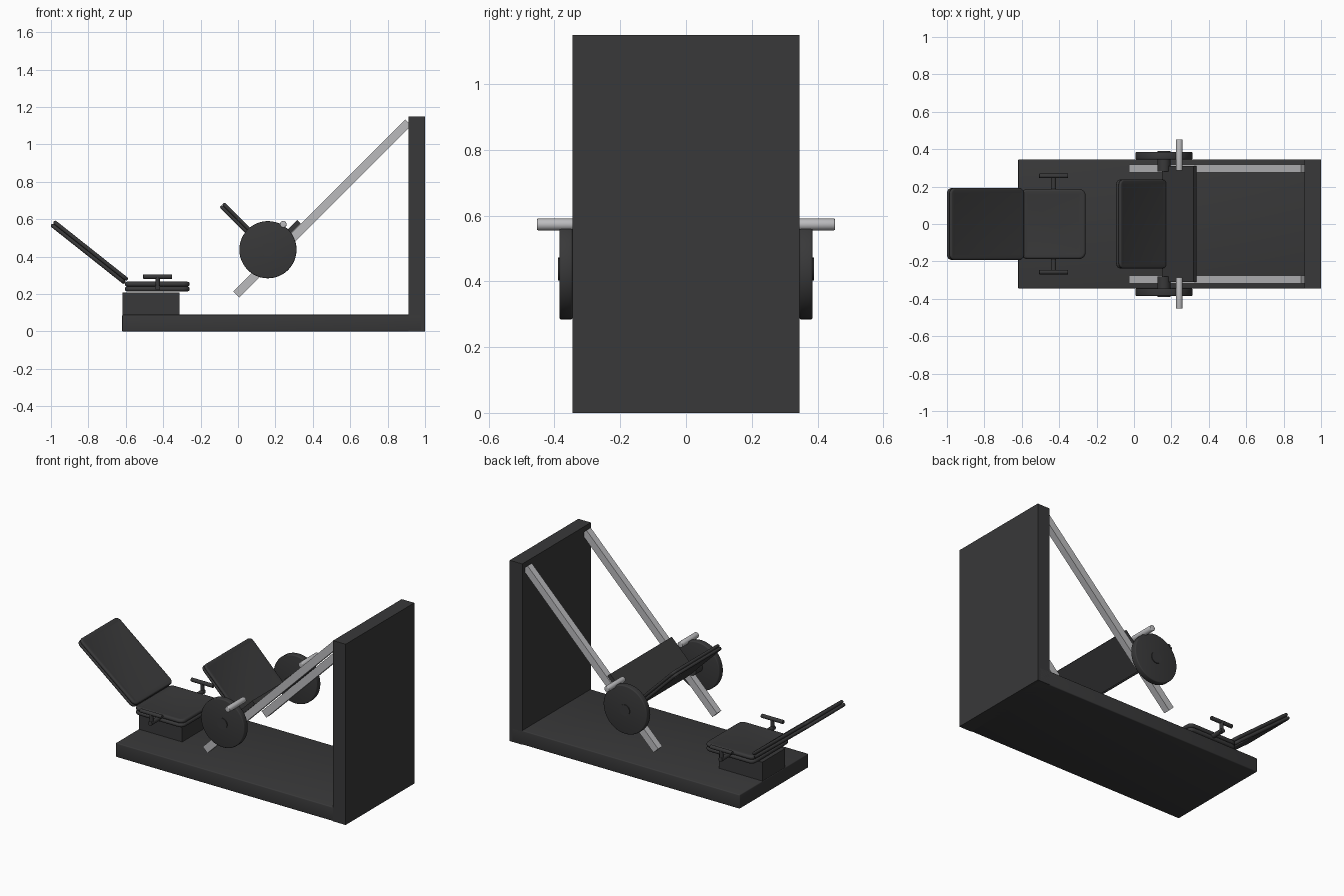
import bpy, bmesh
from math import pi, sin, cos, atan2, hypot, radians
from mathutils import Matrix, Vector

if "Cube" in bpy.data.objects:
    bpy.data.objects.remove(bpy.data.objects["Cube"])


def material(name, value):
    m = bpy.data.materials.new(name)
    m.diffuse_color = (value, value, value * 1.03, 1)
    m.use_nodes = True
    m.node_tree.nodes["Principled BSDF"].inputs["Base Color"].default_value = m.diffuse_color
    return m


DARK = material("dark", 0.04)
STEEL = material("steel", 0.5)


def finish(name, bm, mat, smooth=True):
    bmesh.ops.recalc_face_normals(bm, faces=bm.faces)
    me = bpy.data.meshes.new(name)
    bm.to_mesh(me)
    bm.free()
    ob = bpy.data.objects.new(name, me)
    bpy.context.collection.objects.link(ob)
    me.materials.append(mat)
    if smooth:
        bpy.ops.object.select_all(action='DESELECT')
        ob.select_set(True)
        bpy.context.view_layer.objects.active = ob
        bpy.ops.object.shade_smooth_by_angle(angle=radians(35))
    return ob


def box(name, center, size, mat=DARK, tilt=0, bevel=0):
    # tilt raises the +x end of the box
    bm = bmesh.new()
    bmesh.ops.create_cube(bm, size=1, matrix=Matrix.Diagonal((*size, 1)))
    if bevel:
        bmesh.ops.bevel(bm, geom=bm.edges[:], offset=bevel, segments=3, profile=0.5, affect='EDGES')
    bm.transform(Matrix.Translation(center) @ Matrix.Rotation(-tilt, 4, 'Y'))
    return finish(name, bm, mat, bevel > 0)


def rod(name, a, b, r, mat=DARK, sides=24, bevel=0):
    a, b = Vector(a), Vector(b)
    bm = bmesh.new()
    bmesh.ops.create_cone(bm, cap_ends=True, segments=sides, radius1=r, radius2=r, depth=(b - a).length)
    if bevel:
        rims = [e for e in bm.edges if abs(e.verts[0].co.z - e.verts[1].co.z) < 1e-5]
        bmesh.ops.bevel(bm, geom=rims, offset=bevel, segments=3, profile=0.5, affect='EDGES')
    q = Vector((0, 0, 1)).rotation_difference(b - a)
    bm.transform(Matrix.Translation((a + b) / 2) @ q.to_matrix().to_4x4())
    return finish(name, bm, mat)


def pad(name, p0, p1, width, thick, corner):
    # upholstered slab between two side-view points, with a piping bead on both rims
    dx, dz = p1[0] - p0[0], p1[1] - p0[1]
    length, r = hypot(dx, dz), thick * 0.25
    profile = [(2.6 * r, -1.7 * r)]
    for zc in (-r, r):
        for i in range(9):
            t = -pi / 2 + pi * i / 8
            profile.append((r - r * cos(t), zc + r * sin(t)))
    profile.append((2.6 * r, 1.7 * r))
    bm = bmesh.new()
    rings = []
    for inset, z in profile:
        ring = []
        for k, (sx, sy) in enumerate(((1, 1), (-1, 1), (-1, -1), (1, -1))):
            cx, cy = sx * (length / 2 - corner), sy * (width / 2 - corner)
            for j in range(6):
                t = pi / 2 * (k + j / 5)
                rad = corner - inset
                ring.append(bm.verts.new((cx + rad * cos(t), cy + rad * sin(t), z)))
        rings.append(ring)
    for lo, hi in zip(rings, rings[1:]):
        for i in range(len(lo)):
            j = (i + 1) % len(lo)
            bm.faces.new((lo[i], lo[j], hi[j], hi[i]))
    bm.faces.new(rings[0])
    bm.faces.new(rings[-1])
    bm.transform(Matrix.Translation(((p0[0] + p1[0]) / 2, 0, (p0[1] + p1[1]) / 2))
                 @ Matrix.Rotation(-atan2(dz, dx), 4, 'Y'))
    return finish(name, bm, DARK)


# frame
box("base", (0.183, 0, 0.045), (1.605, 0.69, 0.09), bevel=0.006)
box("back_wall", (0.955, 0, 0.575), (0.088, 0.69, 1.15))

# seat
box("seat_block", (-0.465, 0, 0.147), (0.305, 0.23, 0.125))
pad("seat", (-0.605, 0.24), (-0.258, 0.24), 0.375, 0.052, 0.036)
pad("backrest", (-0.992, 0.58), (-0.597, 0.267), 0.385, 0.042, 0.03)

# sliding carriage and foot plate
box("carriage", (0.243, 0, 0.503), (0.235, 0.62, 0.026), tilt=pi / 4)
pad("foot_plate", (-0.086, 0.678), (0.165, 0.427), 0.475, 0.038, 0.028)

# parts that repeat on both sides
for side, s in (("left", -1), ("right", 1)):
    box(f"rail_{side}", (0.45, s * 0.296, 0.657), (1.30, 0.043, 0.046), STEEL, tilt=pi / 4)
    rod(f"weight_disc_{side}", (0.16, s * 0.345, 0.437), (0.16, s * 0.385, 0.437), 0.153, sides=48, bevel=0.006)
    rod(f"weight_hub_{side}", (0.16, s * 0.28, 0.437), (0.16, s * 0.39, 0.437), 0.035)
    rod(f"carriage_handle_{side}", (0.242, s * 0.285, 0.573), (0.242, s * 0.453, 0.573), 0.018, STEEL, bevel=0.004)
    rod(f"seat_handle_arm_{side}", (-0.43, s * 0.15, 0.235), (-0.43, s * 0.27, 0.235), 0.014)
    rod(f"seat_handle_post_{side}", (-0.43, s * 0.257, 0.225), (-0.43, s * 0.257, 0.293), 0.012)
    rod(f"seat_handle_grip_{side}", (-0.507, s * 0.257, 0.293), (-0.352, s * 0.257, 0.293), 0.012, bevel=0.003)
